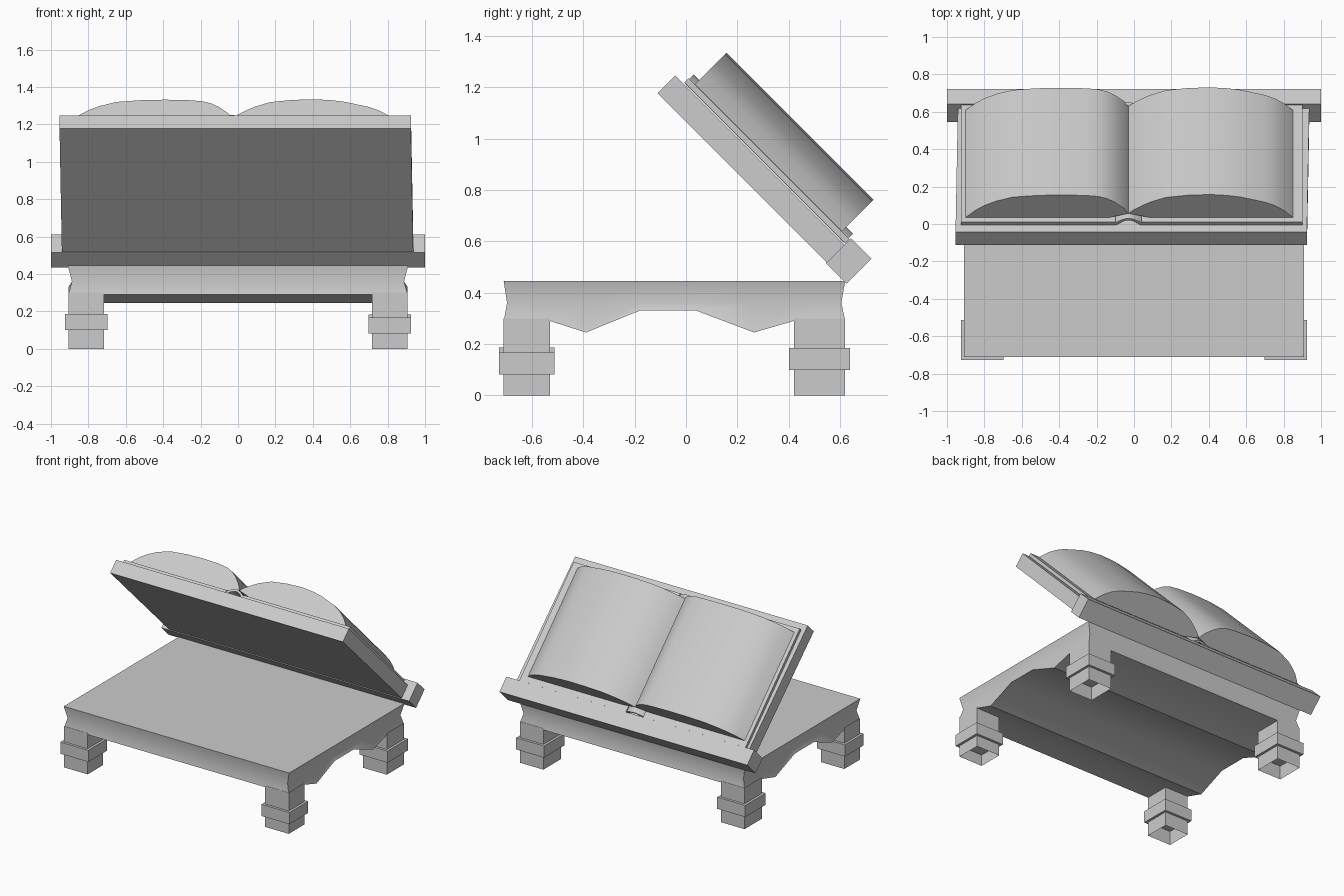
import bpy, bmesh, math
from mathutils import Vector

if "Cube" in bpy.data.objects:
    bpy.data.objects.remove(bpy.data.objects["Cube"])

S = math.sqrt(0.5)


def make(name, verts, faces, smooth=None):
    me = bpy.data.meshes.new(name)
    me.from_pydata(verts, [], faces)
    bm = bmesh.new()
    bm.from_mesh(me)
    bmesh.ops.recalc_face_normals(bm, faces=bm.faces)
    bm.to_mesh(me)
    bm.free()
    ob = bpy.data.objects.new(name, me)
    bpy.context.collection.objects.link(ob)
    if smooth:
        bpy.context.view_layer.objects.active = ob
        ob.select_set(True)
        bpy.ops.object.shade_smooth_by_angle(angle=math.radians(smooth))
        ob.select_set(False)
    return ob


def tilt(x, u, w):
    """Desk coordinates: u runs down the 45 degree slope, w out of it."""
    return Vector((x, (u + w) * S, (w - u) * S))


def box(name, x, y, z, place=lambda a, b, c: Vector((a, b, c)), open_bottom=False):
    verts = [place(a, b, c) for a in x for b in y for c in z]
    faces = [(0, 1, 3, 2), (4, 6, 7, 5), (0, 4, 5, 1), (2, 3, 7, 6), (1, 5, 7, 3)]
    if not open_bottom:
        faces.append((0, 2, 6, 4))
    return make(name, verts, faces)


def extrude(name, profile, u0, u1, smooth=None):
    """Closed (x, w) profile swept down the slope from u0 to u1."""
    n = len(profile)
    verts = [tilt(x, u, w) for u in (u0, u1) for x, w in profile]
    faces = [(i, (i + 1) % n, n + (i + 1) % n, n + i) for i in range(n)]
    faces += [tuple(range(n)), tuple(range(n, 2 * n))]
    return make(name, verts, faces, smooth)


# Table body: cross-sections lofted from front to back, waisted on every side
stations = [(-0.71, 0.29, 0.013), (-0.53, 0.29, 0), (-0.39, 0.245, 0), (-0.18, 0.33, 0),
            (0.04, 0.33, 0), (0.265, 0.245, 0), (0.42, 0.29, 0), (0.62, 0.29, -0.015)]
verts, faces = [], []
for y, zb, inset in stations:
    zm = max(0.36, zb + 0.02)
    verts += [(-0.91, y, 0.445), (-0.888, y + inset, zm), (-0.907, y, zb),
              (0.907, y, zb), (0.888, y + inset, zm), (0.91, y, 0.445)]
for s in range(len(stations) - 1):
    a = 6 * s
    faces += [(a + i, a + (i + 1) % 6, a + 6 + (i + 1) % 6, a + 6 + i) for i in range(6)]
for a in (0, 6 * (len(stations) - 1)):
    faces += [(a, a + 1, a + 4, a + 5), (a + 1, a + 2, a + 3, a + 4)]
make("table_body", verts, faces, 35)

# Square legs with a collar each; collars sit at slightly different heights
collars = {(-1, -1): 0.102, (1, -1): 0.082, (-1, 1): 0.10, (1, 1): 0.099}
for (sx, sy), z in collars.items():
    label = ("front" if sy < 0 else "back") + ("_left" if sx < 0 else "_right")
    xs = sorted((sx * 0.717, sx * 0.907))
    ys = (-0.71, -0.53) if sy < 0 else (0.42, 0.62)
    box(label + "_leg", xs, ys, (0, 0.30), open_bottom=True)
    box(label + "_collar", (xs[0] - 0.018, xs[1] + 0.018),
        (ys[0] - 0.018, ys[1] + 0.018), (z, z + 0.085))

# Sloping board, turned very slightly in its own plane, and the ledge
box("sloping_board", (-0.942, 0.937), (-0.911, 0.03), (0.754, 0.852),
    lambda x, u, w: tilt(x + 0.0135 * u, u, w))
box("ledge", (-1, 1), (0.022, 0.135), (0.749, 0.887), tilt)

# Book cover boards and the arched spine strip between them
box("left_cover", (-0.925, -0.10), (-0.866, 0.02), (0.857, 0.880), tilt)
box("right_cover", (0.04, 0.90), (-0.866, 0.02), (0.857, 0.880), tilt)
arc = [(t / 8, math.sin(math.pi * t / 8)) for t in range(9)]
outer = [(-0.105 + 0.15 * t, 0.868 + 0.037 * h) for t, h in arc]
inner = [(-0.095 + 0.13 * t, 0.855 + 0.035 * h) for t, h in reversed(arc)]
extrude("spine", outer + inner, -0.863, 0.015, 40)

# Two page blocks with domed tops meeting at the gutter
left = [(-0.90, 0.882), (-0.848, 0.936), (-0.80, 0.972), (-0.74, 1.004), (-0.65, 1.035),
        (-0.52, 1.048), (-0.39, 1.052), (-0.26, 1.048), (-0.19, 1.040), (-0.14, 1.022),
        (-0.10, 0.995), (-0.055, 0.952), (-0.03, 0.912), (-0.13, 0.882)]
right = [(-0.03, 0.912), (0.0, 0.940), (0.045, 0.972), (0.09, 0.999), (0.17, 1.033),
         (0.29, 1.050), (0.41, 1.055), (0.50, 1.048), (0.57, 1.036), (0.70, 0.997),
         (0.755, 0.970), (0.80, 0.936), (0.85, 0.882), (0.08, 0.882)]
extrude("left_pages", left, -0.832, -0.022, 40)
extrude("right_pages", right, -0.832, -0.022, 40)
